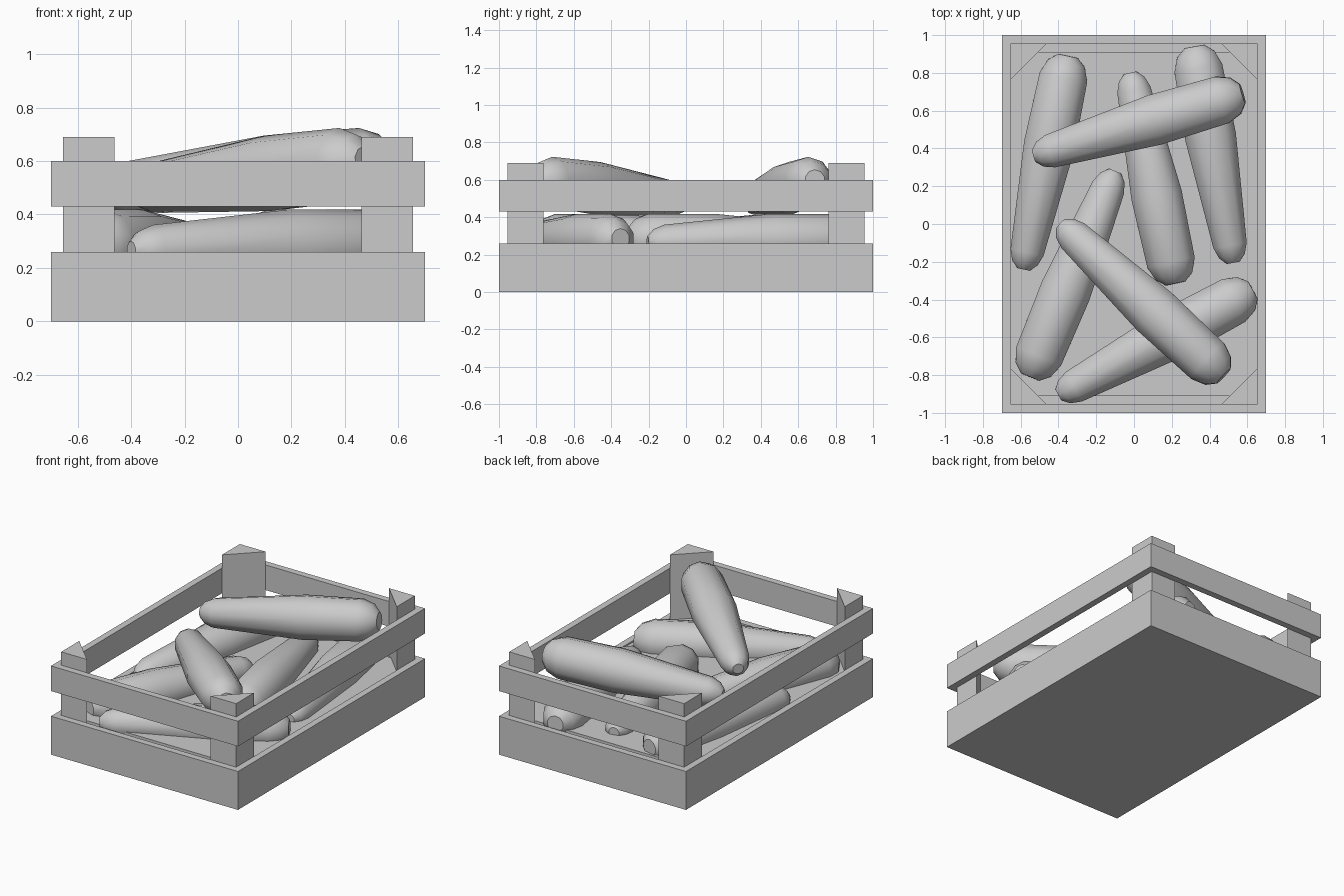
import bpy, bmesh, math
from mathutils import Vector

cube = bpy.data.objects.get("Cube")
if cube:
    bpy.data.objects.remove(cube, do_unlink=True)

grey = bpy.data.materials.new("plain grey")
grey.use_nodes = True
grey.diffuse_color = (0.6, 0.6, 0.6, 1)
grey.node_tree.nodes["Principled BSDF"].inputs["Base Color"].default_value = (0.6, 0.6, 0.6, 1)

HALF_X, HALF_Y, WALL = 0.70, 1.0, 0.045
IN_X, IN_Y = HALF_X - WALL, HALF_Y - WALL


def finish(bm, name):
    bmesh.ops.recalc_face_normals(bm, faces=bm.faces)
    mesh = bpy.data.meshes.new(name)
    bm.to_mesh(mesh)
    bm.free()
    mesh.materials.append(grey)
    obj = bpy.data.objects.new(name, mesh)
    bpy.context.collection.objects.link(obj)
    return obj


def prism(name, outline, z0, z1):
    """Closed upright prism over a flat outline."""
    bm = bmesh.new()
    low, high = [[bm.verts.new((x, y, z)) for x, y in outline] for z in (z0, z1)]
    bm.faces.new(low)
    bm.faces.new(high)
    bridge(bm, low, high)
    return finish(bm, name)


def rectangle(x, y):
    return [(-x, -y), (x, -y), (x, y), (-x, y)]


def bridge(bm, a, b):
    n = len(a)
    for i in range(n):
        j = (i + 1) % n
        bm.faces.new((a[i], a[j], b[j], b[i]))


def frame(name, z0, z1):
    """Rectangular band of four boards."""
    bm = bmesh.new()
    section = [(HALF_X, HALF_Y, z0), (HALF_X, HALF_Y, z1), (IN_X, IN_Y, z1), (IN_X, IN_Y, z0)]
    loops = [[bm.verts.new((px, py, z)) for px, py in rectangle(x, y)] for x, y, z in section]
    for i, loop in enumerate(loops):
        bridge(bm, loop, loops[(i + 1) % 4])
    return finish(bm, name)


# Crate boards and floor
frame("lower_boards", 0, 0.26)
frame("upper_boards", 0.43, 0.60)
prism("crate_bottom", rectangle(IN_X, IN_Y), 0, 0.19)
prism("crate_floor", rectangle(IN_X, 0.91), 0.19, 0.25)

# Triangular corner posts
LEG = 0.193
for sx, side in ((1, "left"), (-1, "right")):
    for sy, end in ((-1, "front"), (1, "back")):
        corner = [(IN_X, IN_Y), (IN_X - LEG, IN_Y), (IN_X, IN_Y - LEG)]
        prism(f"{end}_{side}_post", [(sx * x, sy * y) for x, y in corner], 0.19, 0.69)

# Tapered vegetable: (fraction of length from the fat end, radius)
PROFILE = [(0, 0.055), (0.035, 0.105), (0.1, 0.135), (0.42, 0.142),
           (0.92, 0.094), (0.97, 0.072), (1, 0.035)]
SIDES = 10


def carrot(name, fat, thin):
    fat, thin = Vector(fat), Vector(thin)
    axis = thin - fat
    across = axis.cross(Vector((0, 0, 1))).normalized()
    up = across.cross(axis).normalized()
    bm = bmesh.new()
    rings = []
    for t, r in PROFILE:
        ring = []
        for i in range(SIDES):
            a = math.tau * (i + 0.5) / SIDES
            ring.append(bm.verts.new(fat + axis * t + (across * math.cos(a) + up * math.sin(a)) * r))
        rings.append(ring)
    for a, b in zip(rings, rings[1:]):
        bridge(bm, a, b)
    bm.faces.new(rings[0])
    bm.faces.new(rings[-1])
    obj = finish(bm, name)
    bpy.ops.object.select_all(action="DESELECT")
    obj.select_set(True)
    bpy.context.view_layer.objects.active = obj
    bpy.ops.object.shade_smooth_by_angle(angle=math.radians(40))


# Bottom layer, half sunk in the floor
LOW = [((-0.35, 0.89), (-0.585, -0.24)), ((-0.55, -0.81), (-0.10, 0.28)),
       ((0.63, -0.35), (-0.40, -0.905)), ((0.22, -0.315), (-0.02, 0.80)),
       ((0.32, 0.94), (0.525, -0.205))]
for n, (fat, thin) in enumerate(LOW, 1):
    carrot(f"bottom_carrot_{n}", (*fat, 0.285), (*thin, 0.265))

# Top layer, resting on the others
HIGH = [((0.575, 0.69), (-0.53, 0.36)), ((0.475, -0.805), (-0.39, 0.0))]
for n, (fat, thin) in enumerate(HIGH, 1):
    carrot(f"top_carrot_{n}", (*fat, 0.60), (*thin, 0.49))
